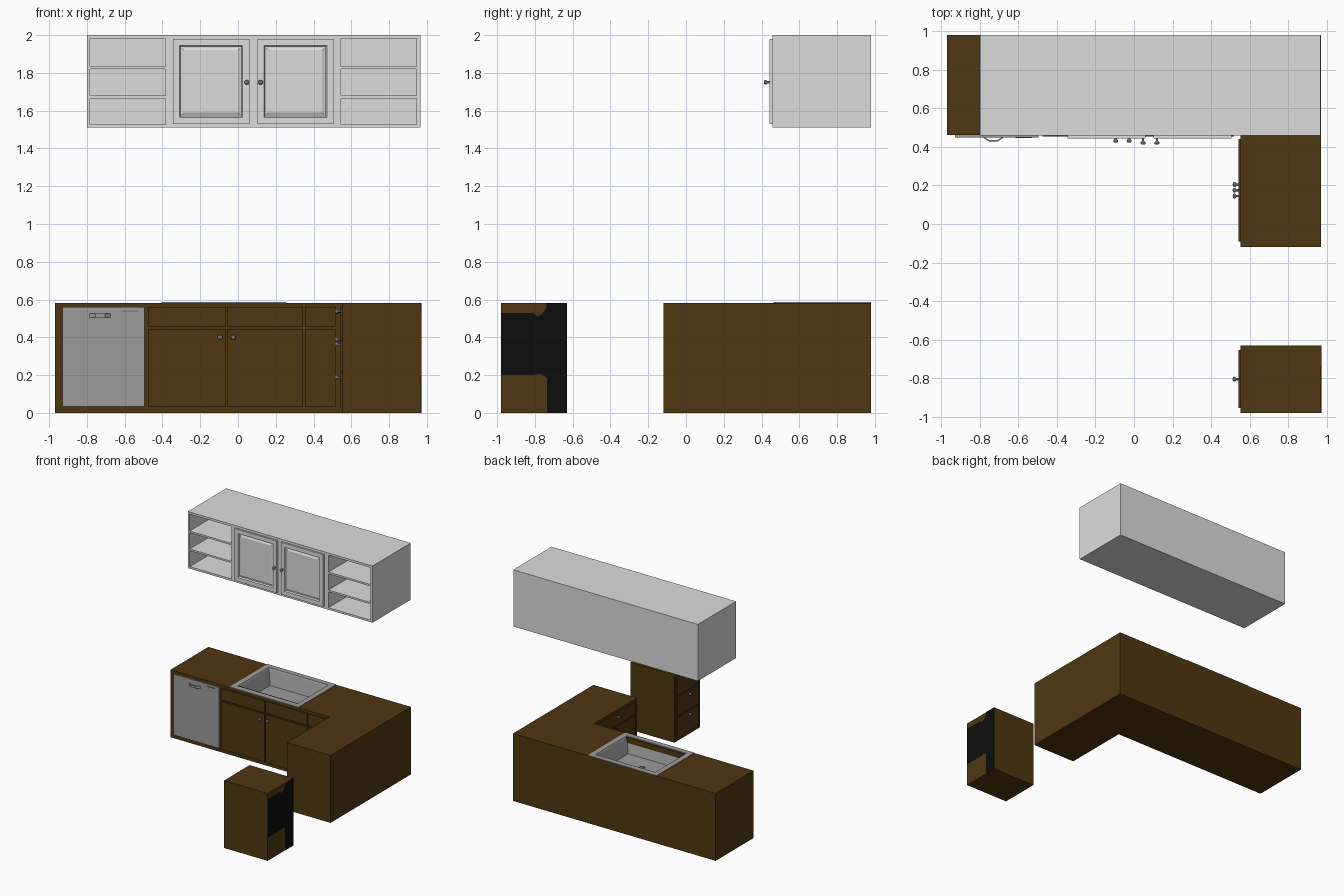
import bpy, bmesh, math
from mathutils import Matrix, Vector

if "Cube" in bpy.data.objects:
    bpy.data.objects.remove(bpy.data.objects["Cube"])


def mat(name, rgb):
    m = bpy.data.materials.new(name)
    m.diffuse_color = (*rgb, 1)
    m.use_nodes = True
    m.node_tree.nodes["Principled BSDF"].inputs["Base Color"].default_value = m.diffuse_color
    return m


WOOD = mat("dark_brown_wood", (0.078, 0.037, 0.0055))
WHITE = mat("light_paint", (0.72, 0.72, 0.72))
STEEL = mat("grey_steel", (0.33, 0.33, 0.33))
KNOB = mat("knob_metal", (0.16, 0.17, 0.18))
BLACK = mat("black_panel", (0.004, 0.004, 0.004))


def finish(name, bm, m):
    bmesh.ops.recalc_face_normals(bm, faces=bm.faces)
    me = bpy.data.meshes.new(name)
    bm.to_mesh(me)
    bm.free()
    me.materials.append(m)
    ob = bpy.data.objects.new(name, me)
    bpy.context.collection.objects.link(ob)
    return ob


def cube(bm, x, y, z):
    c = Vector(((x[0] + x[1]) / 2, (y[0] + y[1]) / 2, (z[0] + z[1]) / 2))
    s = Matrix.Diagonal((x[1] - x[0], y[1] - y[0], z[1] - z[0], 1))
    return bmesh.ops.create_cube(bm, size=1, matrix=Matrix.Translation(c) @ s)


def box(name, x, y, z, m):
    bm = bmesh.new()
    cube(bm, x, y, z)
    return finish(name, bm, m)


def prism(name, pts, vec, m):
    """Extrude a flat outline along a vector."""
    bm = bmesh.new()
    f = bm.faces.new([bm.verts.new(p) for p in pts])
    r = bmesh.ops.extrude_face_region(bm, geom=[f], use_keep_orig=True)
    bmesh.ops.translate(bm, vec=vec, verts=[v for v in r["geom"] if isinstance(v, bmesh.types.BMVert)])
    return finish(name, bm, m)


def inset_steps(bm, face, steps):
    for t, d in steps:
        bmesh.ops.inset_region(bm, faces=[face], thickness=t, use_even_offset=True)
        bmesh.ops.translate(bm, vec=d, verts=face.verts)


def knob(name, loc, side=False):
    """Turned knob pointing to -y, or to -x when side is set."""
    prof = [(0.006, 0), (0.006, 0.012), (0.012, 0.017), (0.013, 0.025), (0.008, 0.03), (0, 0.031)]
    bm = bmesh.new()
    vs = [bm.verts.new((r, -d, 0)) for r, d in prof]
    es = [bm.edges.new(p) for p in zip(vs, vs[1:])]
    bmesh.ops.spin(bm, geom=vs + es, cent=(0, 0, 0), axis=(0, 1, 0), angle=math.tau, steps=14)
    bmesh.ops.remove_doubles(bm, verts=bm.verts, dist=1e-4)
    for f in bm.faces:
        f.smooth = True
    rot = Matrix.Rotation(-math.pi / 2 if side else 0, 4, "Z")
    bmesh.ops.transform(bm, matrix=Matrix.Translation(loc) @ rot, verts=bm.verts)
    return finish(name, bm, KNOB)


H = 0.583          # counter height
F = 0.462          # front plane of the long run
S = 0.552          # left plane of the side run

# L-shaped base cabinet with an opening for the basin
outline = [(-0.97, F), (S, F), (S, -0.12), (0.97, -0.12), (0.97, 0.98), (-0.97, 0.98)]
base = prism("base_cabinet", [(x, y, 0) for x, y in outline], (0, 0, H), WOOD)
cutter = box("basin_cutter", (-0.37, 0.225), (0.525, 0.935), (0.43, 0.7), WOOD)
cutter.hide_render = True
cutter.hide_viewport = True
b = base.modifiers.new("basin_opening", "BOOLEAN")
b.operation = "DIFFERENCE"
b.solver = "EXACT"
b.object = cutter

# sink: rim plate with a tapered basin
bm = bmesh.new()
cube(bm, (-0.405, 0.255), (F, 0.98), (H, H + 0.004))
bm.faces.ensure_lookup_table()
top = max(bm.faces, key=lambda f: f.calc_center_median().z)
low = min(bm.faces, key=lambda f: f.calc_center_median().z)
bmesh.ops.delete(bm, geom=[low], context="FACES_ONLY")
inset_steps(bm, top, [(0.045, (0, 0, 0)), (0.006, (0, 0, -0.01)), (0.035, (0, 0, -0.12))])
sink = finish("sink", bm, STEEL)
bm = bmesh.new()
bmesh.ops.create_cone(bm, cap_ends=True, segments=20, radius1=0.025, radius2=0.02, depth=0.008,
                      matrix=Matrix.Translation((-0.07, 0.7, H - 0.122)))
finish("sink_drain", bm, KNOB)

# doors and false drawer fronts below the sink
for i, (x0, x1) in enumerate([(-0.475, -0.064), (-0.056, 0.345), (0.355, 0.52)]):
    box(f"base_door_{i}", (x0, x1), (F - 0.009, F), (0.03, 0.445), WOOD)
    box(f"base_drawer_front_{i}", (x0, x1), (F - 0.009, F), (0.457, 0.56), WOOD)
for i, x in enumerate((-0.095, -0.025)):
    knob(f"base_knob_{i}", (x, F - 0.009, 0.40))

# side run: two doors and a drawer
for i, (y0, y1) in enumerate([(-0.09, 0.171), (0.179, 0.44)]):
    box(f"side_door_{i}", (S - 0.009, S), (y0, y1), (0.03, 0.445), WOOD)
box("side_drawer", (S - 0.009, S), (-0.09, 0.44), (0.457, 0.56), WOOD)
for i, (y, z) in enumerate([(0.145, 0.39), (0.205, 0.39), (0.175, 0.535)]):
    knob(f"side_knob_{i}", (S - 0.009, y, z), True)

# separate drawer cabinet with three drawers
box("drawer_cabinet", (S, 0.97), (-0.98, -0.63), (0, H), WOOD)
for i, (z0, z1) in enumerate([(0.03, 0.21), (0.22, 0.385), (0.395, 0.56)]):
    box(f"drawer_{i}", (S - 0.009, S), (-0.955, -0.655), (z0, z1), WOOD)
    knob(f"drawer_knob_{i}", (S - 0.009, -0.805, z1 - 0.022), True)

# black marking on the right side of the drawer cabinet
mark = [(-0.98, 0.53), (-0.81, 0.53), (-0.785, 0.51), (-0.76, 0.525), (-0.738, 0.56), (-0.738, H),
        (-0.63, H), (-0.63, 0), (-0.735, 0), (-0.735, 0.185), (-0.77, 0.208), (-0.8, 0.2), (-0.98, 0.2)]
prism("black_side_plate", [(0.97, y, z) for y, z in mark], (0.002, 0, 0), BLACK)

# dishwasher front, bent handle and vent strip
box("dishwasher_door", (-0.93, -0.495), (0.45, F), (0.035, 0.56), STEEL)
bend = [(-0.785, 0.45), (-0.755, 0.429), (-0.705, 0.429), (-0.675, 0.45)]
inner = [(-0.685, 0.45), (-0.709, 0.435), (-0.751, 0.435), (-0.775, 0.45)]
prism("dishwasher_handle", [(x, y, 0.505) for x, y in bend + inner], (0, 0, 0.02), STEEL)
box("dishwasher_vent", (-0.615, -0.53), (0.446, 0.45), (0.538, 0.543), KNOB)

# wall cabinet: carcass, open shelves at both ends, closed middle
Y = (F - 0.004, 0.98)
X0, X1, Z0, Z1 = -0.80, 0.967, 1.51, 2.0
CX = (X0 + X1) / 2
bm = bmesh.new()
cube(bm, (X0, X1), Y, (Z0, 1.527))
cube(bm, (X0, X1), Y, (1.981, Z1))
cube(bm, (-0.385, 0.545), Y, (1.527, 1.981))
for a, c in [(X0, -0.783), (0.945, X1)]:
    cube(bm, (a, c), Y, (1.527, 1.981))
for a, c in [(-0.783, -0.385), (0.545, 0.945)]:
    cube(bm, (a, c), (0.96, 0.98), (1.527, 1.981))
    for z0, z1 in [(1.665, 1.68), (1.82, 1.835)]:
        cube(bm, (a, c), (Y[0], 0.96), (z0, z1))
finish("wall_cabinet", bm, WHITE)

# wall cabinet doors with grooved panels
for i, (x0, x1) in enumerate([(-0.345, 0.06), (0.102, 0.505)]):
    bm = bmesh.new()
    cube(bm, (x0, x1), (0.443, Y[0]), (1.53, 1.98))
    front = min(bm.faces, key=lambda f: f.calc_center_median().y)
    inset_steps(bm, front, [(0.035, (0, 0, 0)), (0.006, (0, 0.012, 0)),
                            (0.006, (0, 0, 0)), (0.012, (0, -0.006, 0))])
    finish(f"wall_door_{i}", bm, WHITE)
    knob(f"wall_knob_{i}", ((0.047, 0.119)[i], 0.443, 1.75))
